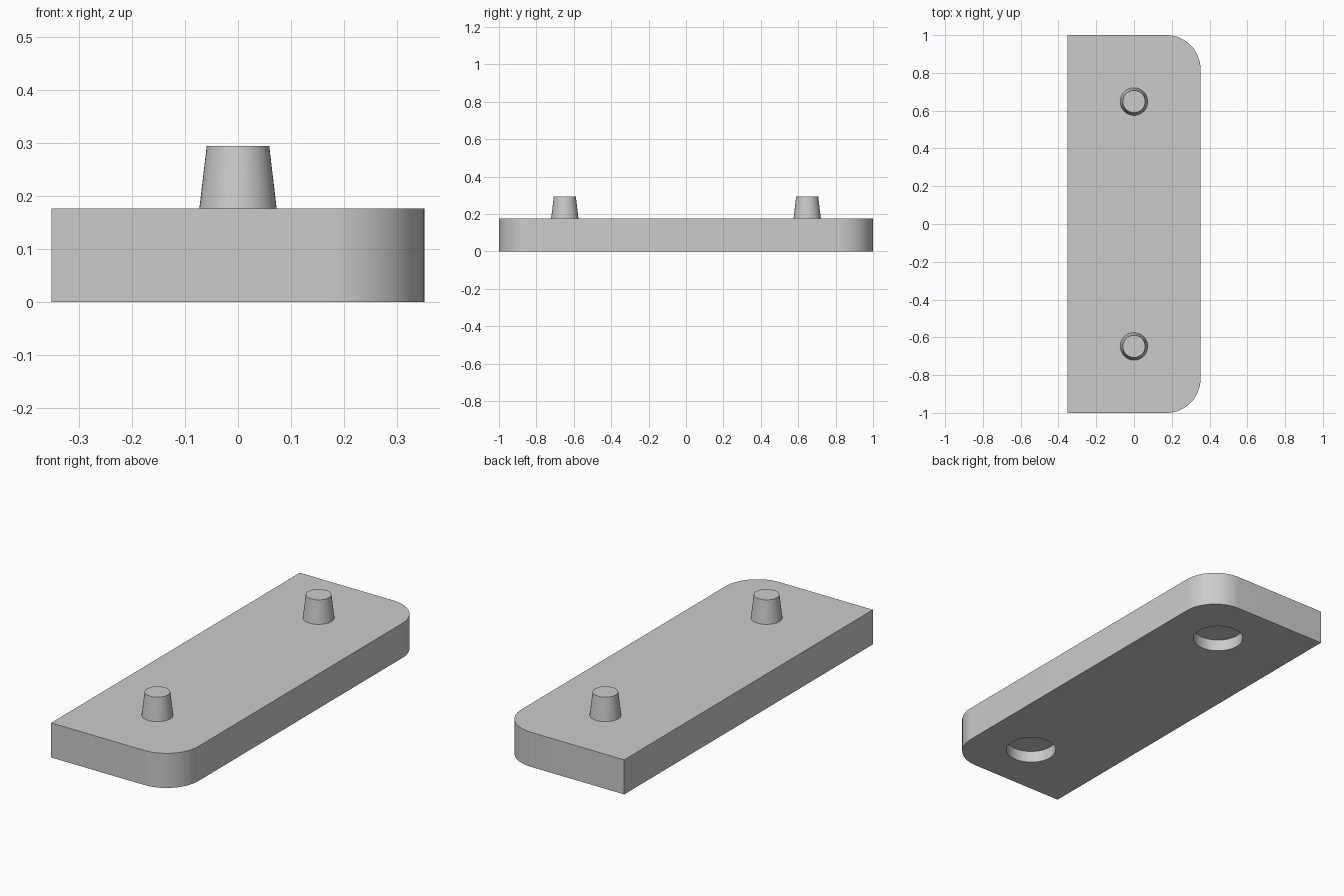
import bpy
import bmesh
import math

cube = bpy.data.objects.get("Cube")
if cube:
    bpy.data.objects.remove(cube, do_unlink=True)

WIDTH, LENGTH, THICK = 0.704, 2.0, 0.176
CORNER = 0.18

grey = bpy.data.materials.new("plain grey")
grey.use_nodes = True
colour = (0.6, 0.6, 0.6, 1.0)
grey.diffuse_color = colour
grey.node_tree.nodes["Principled BSDF"].inputs["Base Color"].default_value = colour


def cone(name, x, y, z0, z1, r0, r1, sides=48):
    bpy.ops.mesh.primitive_cone_add(vertices=sides, radius1=r0, radius2=r1,
                                    depth=z1 - z0, location=(x, y, (z0 + z1) / 2))
    obj = bpy.context.object
    obj.name = name
    return obj


def smooth(obj):
    bpy.ops.object.select_all(action='DESELECT')
    obj.select_set(True)
    bpy.context.view_layer.objects.active = obj
    bpy.ops.object.shade_smooth_by_angle(angle=math.radians(30))


# Plate: a box with the two left-hand upright edges rounded
bm = bmesh.new()
bmesh.ops.create_cube(bm, size=1)
bmesh.ops.scale(bm, vec=(WIDTH, LENGTH, THICK), verts=bm.verts)
bmesh.ops.translate(bm, vec=(0, 0, THICK / 2), verts=bm.verts)
edges = [e for e in bm.edges if all(v.co.x > 0 for v in e.verts)
         and abs(e.verts[0].co.z - e.verts[1].co.z) > THICK / 2]
bmesh.ops.bevel(bm, geom=edges, offset=CORNER, segments=14, profile=0.5,
                affect='EDGES')
mesh = bpy.data.meshes.new("plate")
bm.to_mesh(mesh)
bm.free()
plate = bpy.data.objects.new("plate", mesh)
bpy.context.collection.objects.link(plate)
plate.data.materials.append(grey)

# Round blind sockets in the underside, nearer the rounded corners
for side in (-1, 1):
    cutter = cone("socket_cutter", 0.06, side * 0.71, -0.05, 0.06, 0.12, 0.12)
    cutter.hide_render = True
    cutter.data.materials.append(grey)
    mod = plate.modifiers.new("socket", 'BOOLEAN')
    mod.operation = 'DIFFERENCE'
    mod.solver = 'EXACT'
    mod.object = cutter
    bpy.context.view_layer.objects.active = plate
    bpy.ops.object.modifier_apply(modifier=mod.name)
    bpy.data.objects.remove(cutter, do_unlink=True)
smooth(plate)

# Tapered pegs on top
for name, side in (("front_peg", -1), ("back_peg", 1)):
    peg = cone(name, 0, side * 0.648, THICK, 0.294, 0.073, 0.059)
    peg.data.materials.append(grey)
    smooth(peg)
